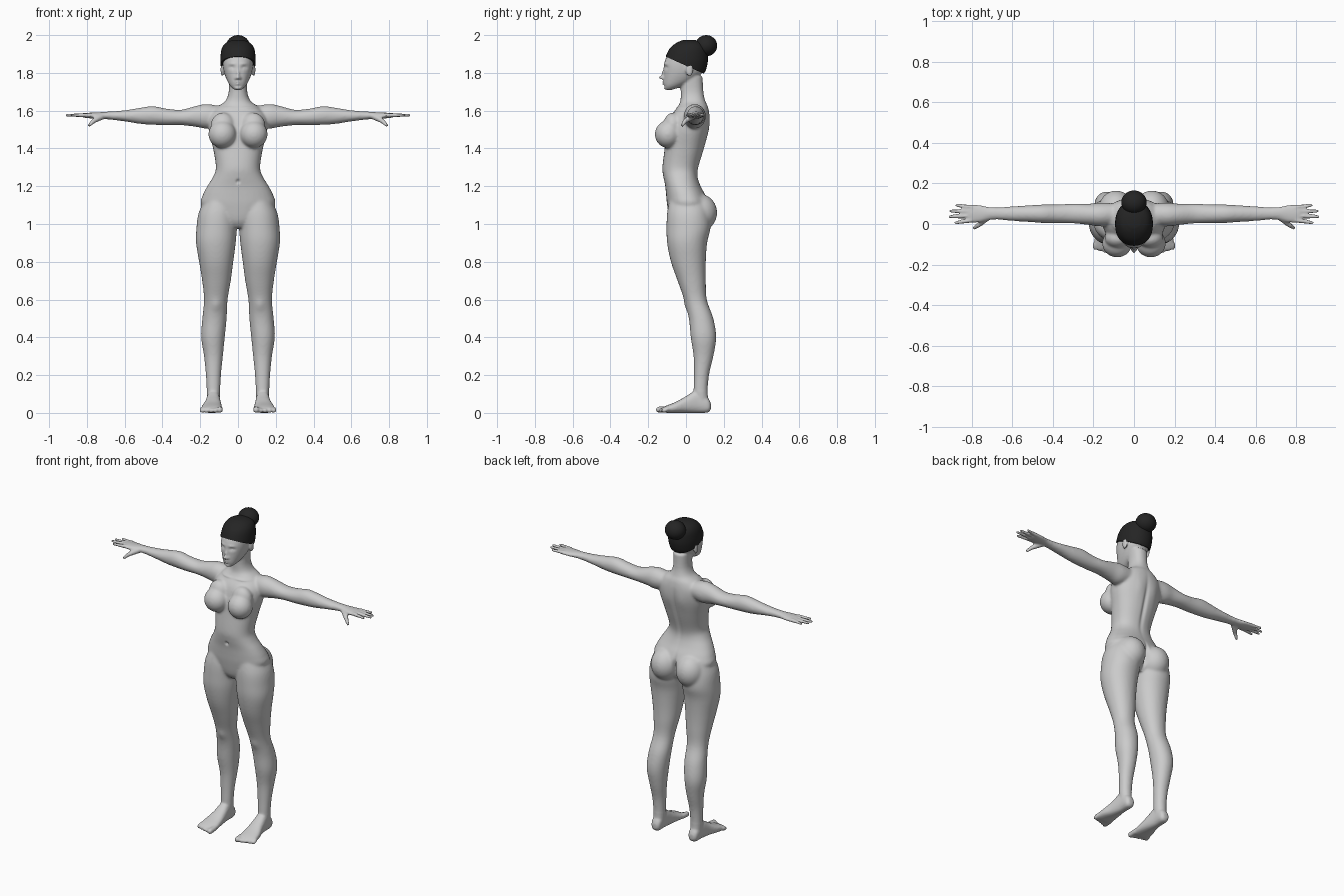
import bpy, bmesh, math
from mathutils import Vector, Matrix

cube = bpy.data.objects.get("Cube")
if cube:
    bpy.data.objects.remove(cube, do_unlink=True)


def material(name, value):
    mat = bpy.data.materials.new(name)
    mat.use_nodes = True
    colour = (value, value, value, 1)
    mat.diffuse_color = colour
    mat.node_tree.nodes["Principled BSDF"].inputs["Base Color"].default_value = colour
    return mat


def spline(rows, steps=4):
    """Pass a smooth curve through rows of section sizes."""
    result = []
    for i in range(len(rows) - 1):
        quad = [rows[max(i - 1, 0)], rows[i], rows[i + 1], rows[min(i + 2, len(rows) - 1)]]
        for k in range(steps):
            t = k / steps
            result.append([b + (c - a) * t / 2 + (a - 2.5 * b + 2 * c - d / 2) * t * t
                           + (1.5 * (b - c) + (d - a) / 2) * t ** 3
                           for a, b, c, d in zip(*quad)])
    return result + [rows[-1]]


def loft(bm, rows, axis, side=1, power=2.0, sides=32):
    """Rows hold a position on the axis, then low/high limits of the other two axes."""
    def curve(v):
        return math.copysign(abs(v) ** (2 / power), v)
    rings = []
    for pos, a0, a1, b0, b1 in spline(rows):
        ring = []
        for k in range(sides):
            angle = math.tau * k / sides
            a = (a0 + a1) / 2 + (a1 - a0) / 2 * curve(math.cos(angle))
            b = (b0 + b1) / 2 + (b1 - b0) / 2 * curve(math.sin(angle))
            x, y, z = {"x": (pos, a, b), "y": (a, pos, b), "z": (a, b, pos)}[axis]
            ring.append(bm.verts.new((x * side, y, z)))
        rings.append(ring)
    for low, high in zip(rings, rings[1:]):
        for k in range(sides):
            n = (k + 1) % sides
            bm.faces.new((low[k], low[n], high[n], high[k]))
    bm.faces.new(rings[0])
    bm.faces.new(rings[-1])


def ball(bm, centre, radii, sides=32):
    matrix = Matrix.Translation(centre) @ Matrix.Diagonal((*radii, 1))
    bmesh.ops.create_uvsphere(bm, u_segments=sides, v_segments=sides // 2, radius=1, matrix=matrix)


def digit(bm, start, end, r0, r1, side):
    """A tapered finger or toe with round ends."""
    start, end = (Vector((p[0] * side, p[1], p[2])) for p in (start, end))
    along = end - start
    matrix = Matrix.Translation((start + end) / 2) @ along.to_track_quat("Z", "Y").to_matrix().to_4x4()
    bmesh.ops.create_cone(bm, cap_ends=True, segments=12, radius1=r0, radius2=r1,
                          depth=along.length, matrix=matrix)
    ball(bm, start, (r0, r0, r0), 12)
    ball(bm, end, (r1, r1, r1), 12)


def mirrored(rows):
    return [(z, -w, w, front, back) for z, w, front, back in rows]


def finish(bm, name, mat):
    bmesh.ops.recalc_face_normals(bm, faces=bm.faces)
    mesh = bpy.data.meshes.new(name)
    bm.to_mesh(mesh)
    bm.free()
    mesh.materials.append(mat)
    mesh.shade_smooth()
    obj = bpy.data.objects.new(name, mesh)
    bpy.context.collection.objects.link(obj)
    return obj


def bake(obj):
    """Replace the mesh by the result of its modifiers."""
    graph = bpy.context.evaluated_depsgraph_get()
    obj.data = bpy.data.meshes.new_from_object(obj.evaluated_get(graph))
    obj.modifiers.clear()


skin = material("pale grey skin", 0.6)
dark = material("charcoal hair", 0.018)

# Section tables: height, half width, front, back
torso = [(.98, .04, -.06, .07), (1.02, .13, -.085, .1), (1.1, .196, -.1, .12),
         (1.15, .188, -.105, .105), (1.2, .163, -.11, .078), (1.25, .132, -.12, .062),
         (1.3, .117, -.125, .066), (1.4, .132, -.113, .096), (1.5, .155, -.1, .12),
         (1.57, .15, -.08, .125), (1.62, .11, -.045, .117), (1.65, .068, -.03, .103),
         (1.7, .049, -.028, .092), (1.78, .05, -.03, .088)]
head = [(1.71, .018, -.108, -.07), (1.73, .04, -.116, -.02), (1.76, .058, -.118, .04),
        (1.8, .073, -.118, .085), (1.84, .08, -.117, .1), (1.88, .081, -.106, .104),
        (1.92, .074, -.083, .098), (1.95, .054, -.048, .075), (1.965, .02, -.015, .04)]
# Position, then low/high limits on the other two axes
leg = [(1.14, .02, .17, -.085, .11), (1.06, .005, .208, -.1, .125), (.98, .006, .22, -.103, .13),
       (.9, .012, .222, -.1, .112), (.8, .025, .206, -.08, .105), (.7, .038, .19, -.045, .105),
       (.6, .055, .18, -.01, .11), (.5, .06, .189, .015, .145), (.4, .07, .195, .025, .16),
       (.3, .08, .18, .04, .145), (.2, .09, .17, .042, .122), (.1, .095, .165, .04, .115),
       (.03, .1, .16, .05, .125)]
foot = [(.132, .115, .145, .02, .05), (.115, .1, .16, .002, .08), (.06, .097, .165, 0, .12),
        (0, .09, .175, 0, .088), (-.05, .085, .19, 0, .06), (-.1, .082, .197, 0, .04),
        (-.125, .085, .19, .005, .028)]
arm = [(.08, 0, .1, 1.53, 1.62), (.16, -.012, .105, 1.505, 1.635), (.22, -.005, .1, 1.514, 1.626),
       (.3, .003, .1, 1.523, 1.605), (.38, .004, .096, 1.523, 1.611), (.45, .005, .096, 1.525, 1.624),
       (.52, .01, .092, 1.53, 1.615), (.6, .015, .087, 1.543, 1.602), (.7, .022, .082, 1.555, 1.594),
       (.76, .008, .093, 1.558, 1.59), (.81, .006, .097, 1.562, 1.588), (.825, .012, .092, 1.568, 1.583)]

# Body masses, fused into one skin
bm = bmesh.new()
loft(bm, mirrored(torso), "z", power=2.25)
loft(bm, mirrored(head), "z", power=2.2)
for s in (1, -1):
    loft(bm, leg, "z", s, 2.1)
    loft(bm, foot, "y", s, 2.4)
    loft(bm, arm, "x", s)
    ball(bm, (s * .088, .07, 1.06), (.088, .095, .1))
    ball(bm, (s * .083, -.095, 1.475), (.074, .07, .073))
    ball(bm, (s * .08, -.07, 1.52), (.065, .05, .07))
    ball(bm, (s * .084, .018, 1.817), (.008, .02, .036))
    # Fingers, from index to little, then thumb
    for y, tip_y, tip_x in ((.018, .006, .885), (.04, .036, .914), (.062, .064, .91), (.083, .092, .88)):
        digit(bm, (.8, y, 1.576), (tip_x - .007, tip_y, 1.576), .0115, .008, s)
    digit(bm, (.72, .035, 1.57), (.765, -.005, 1.545), .018, .0125, s)
    digit(bm, (.765, -.005, 1.545), (.787, -.02, 1.522), .0125, .0085, s)
    # Toes, from the big one outwards
    for i in range(5):
        x, r = .096 + .0235 * i, (.0165 if i == 0 else .0125)
        digit(bm, (x, -.1, .02), (x, -.144 + .007 * i, r), r, r, s)
body = finish(bm, "body", skin)
remesh = body.modifiers.new("fuse", "REMESH")
remesh.mode = "VOXEL"
remesh.voxel_size = .0065
bake(body)

# Blend the joins, gently on the hands, feet and face
broad = body.vertex_groups.new(name="broad")
broad.add([v.index for v in body.data.vertices if abs(v.co.x) < .68 and .12 < v.co.z < 1.7], 1, "REPLACE")
for group, count in (("", 2), ("broad", 12)):
    blend = body.modifiers.new("blend", "SMOOTH")
    blend.iterations = count
    blend.vertex_group = group
bake(body)
body.vertex_groups.clear()

# Sculpted dents and bumps: x, y, z, width, height, push along y
strokes = [(0, -.12, 1.775, .011, .009, -.024), (0, -.12, 1.795, .008, .018, -.012),
           (.012, -.12, 1.77, .006, .006, -.008), (.033, -.11, 1.828, .015, .009, .011),
           (.034, -.105, 1.826, .009, .005, -.006), (.03, -.11, 1.848, .02, .006, -.004),
           (0, -.12, 1.753, .016, .004, -.009), (0, -.12, 1.741, .013, .004, -.008),
           (0, -.12, 1.73, .02, .005, .004), (0, -.11, 1.718, .016, .009, -.004),
           (0, -.12, 1.225, .008, .01, .012), (0, .12, 1.4, .012, .13, -.01),
           (0, .13, 1.06, .009, .06, -.025), (.06, -.05, 1.615, .045, .006, -.006),
           (.115, 0, .57, .025, .03, -.006), (.05, .12, 1.5, .03, .06, .004)]
points = [v.co.copy() for v in body.data.vertices if abs(v.co.x) < .25 and v.co.z > .4]
chosen = [v for v in body.data.vertices if abs(v.co.x) < .25 and v.co.z > .4]
for x, y, z, wide, high, push in strokes:
    for v, p in zip(chosen, points):
        if abs(p.z - z) < 3 * high and abs(p.y - y) < .06:
            dx, dz = (abs(p.x) - x) / wide, (p.z - z) / high
            v.co.y += push * math.exp(-dx * dx - dz * dz)
body.data.shade_smooth()

# Hair cap, trimmed along a hairline sloping down to the nape
bm = bmesh.new()
cap = [(z + .008 * (z > 1.9), w + .012, front - .004, back + .012) for z, w, front, back in head[2:]]
loft(bm, mirrored(cap), "z", power=2.1)
cut = bmesh.ops.bisect_plane(bm, geom=bm.verts[:] + bm.edges[:] + bm.faces[:],
                             plane_co=(0, 0, 1.838), plane_no=(0, .45, 1), clear_inner=True)
rim = [e for e in cut["geom_cut"] if isinstance(e, bmesh.types.BMEdge)]
bmesh.ops.edgeloop_fill(bm, edges=rim)
hair = finish(bm, "hair_cap", dark)

# Bun
bm = bmesh.new()
ball(bm, (0, .107, 1.944), (.062, .058, .056))
finish(bm, "hair_bun", dark)

# Keep the hairline crisp
bpy.ops.object.select_all(action="DESELECT")
hair.select_set(True)
bpy.context.view_layer.objects.active = hair
bpy.ops.object.shade_smooth_by_angle(angle=math.radians(50))
